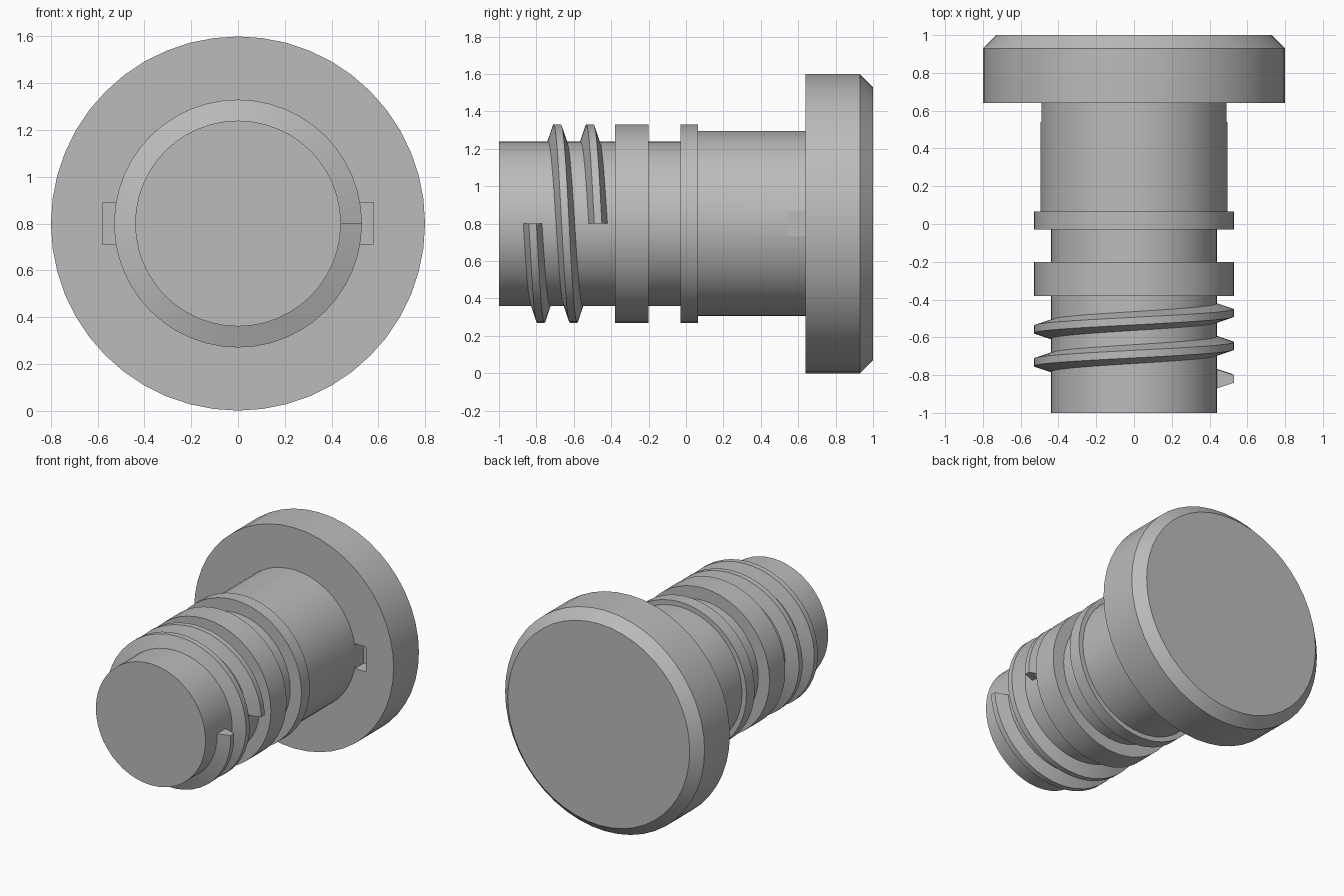
import bpy, bmesh
from math import sin, cos, tau, radians
from mathutils import Vector

cube = bpy.data.objects.get("Cube")
if cube:
    bpy.data.objects.remove(cube, do_unlink=True)

AXIS_Z = 0.8
SEGMENTS = 48

grey = bpy.data.materials.new("plain grey")
grey.use_nodes = True
grey.diffuse_color = (0.5, 0.5, 0.5, 1)
grey.node_tree.nodes["Principled BSDF"].inputs["Base Color"].default_value = (0.5, 0.5, 0.5, 1)


def point(radius, angle, y):
    return Vector((radius * cos(angle), y, AXIS_Z + radius * sin(angle)))


def finish(name, bm, smooth=True):
    bmesh.ops.recalc_face_normals(bm, faces=bm.faces)
    mesh = bpy.data.meshes.new(name)
    bm.to_mesh(mesh)
    bm.free()
    obj = bpy.data.objects.new(name, mesh)
    bpy.context.collection.objects.link(obj)
    mesh.materials.append(grey)
    if smooth:
        bpy.ops.object.select_all(action='DESELECT')
        obj.select_set(True)
        bpy.context.view_layer.objects.active = obj
        bpy.ops.object.shade_smooth_by_angle(angle=radians(30))
    return obj


def bridge(bm, a, b):
    for i in range(len(a)):
        j = (i + 1) % len(a)
        bm.faces.new((a[i], a[j], b[j], b[i]))


def turned(name, profile):
    """Closed solid of revolution along y from (radius, y) pairs."""
    bm = bmesh.new()
    rings = [[bm.verts.new(point(r, tau * i / SEGMENTS, y)) for i in range(SEGMENTS)]
             for r, y in profile]
    for a, b in zip(rings, rings[1:]):
        bridge(bm, a, b)
    bm.faces.new(rings[0])
    bm.faces.new(rings[-1])
    return finish(name, bm)


# Stepped plug body with two collars, shaft and chamfered head
body = turned("plug_body", [
    (0.44, -1), (0.44, -0.38), (0.53, -0.38), (0.53, -0.2), (0.44, -0.2),
    (0.44, -0.03), (0.53, -0.03), (0.53, 0.065), (0.495, 0.065), (0.495, 0.64),
    (0.8, 0.64), (0.8, 0.93), (0.73, 1)])

# Small notches sunk into the underside of the head, one each side
for side, label in ((1, "left"), (-1, "right")):
    bm = bmesh.new()
    bmesh.ops.create_cube(bm, size=1)
    bmesh.ops.scale(bm, vec=(0.09, 0.2, 0.18), verts=bm.verts)
    bmesh.ops.translate(bm, vec=(side * 0.535, 0.64, AXIS_Z), verts=bm.verts)
    cutter = finish(label + "_notch_cutter", bm, smooth=False)
    cutter.hide_render = True
    cutter.hide_set(True)
    cut = body.modifiers.new(label + "_notch", 'BOOLEAN')
    cut.operation = 'DIFFERENCE'
    cut.solver = 'EXACT'
    cut.object = cutter

# Two-turn screw thread with a trapezoid section and square-cut ends
TURNS, START, PITCH = 2, -0.82, 0.175
section = [(0.425, -0.055), (0.53, -0.02), (0.53, 0.02), (0.425, 0.055)]
bm = bmesh.new()
steps = TURNS * SEGMENTS
rings = []
for i in range(steps + 1):
    turn = i / SEGMENTS
    rings.append([bm.verts.new(point(r, -tau * turn, START + PITCH * turn + dy))
                  for r, dy in section])
for a, b in zip(rings, rings[1:]):
    bridge(bm, a, b)
bm.faces.new(rings[0])
bm.faces.new(rings[-1])
finish("screw_thread", bm)
